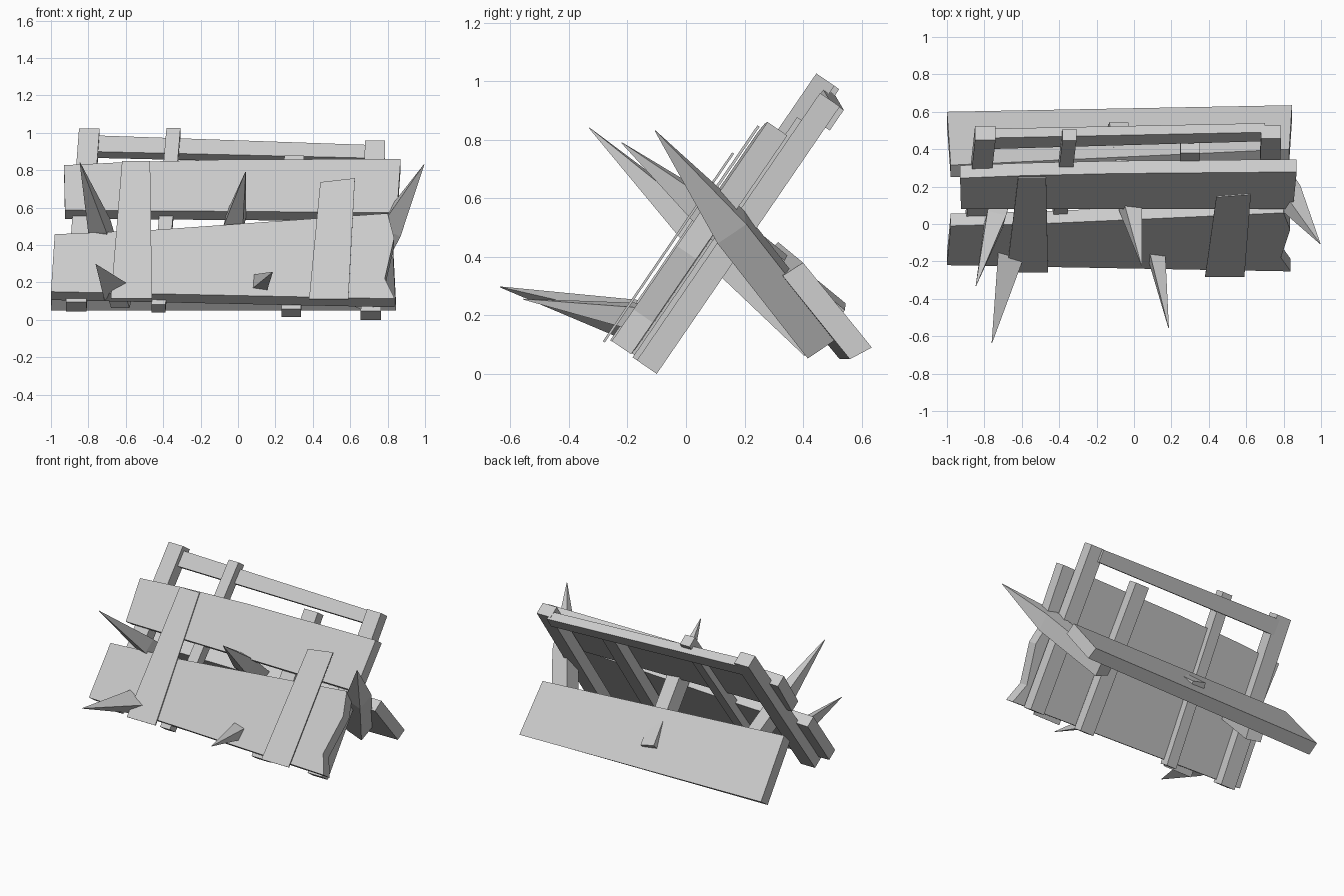
import bpy, bmesh, math
from mathutils import Vector

if "Cube" in bpy.data.objects:
    bpy.data.objects.remove(bpy.data.objects["Cube"])

wood = bpy.data.materials.new("grey_wood")
wood.diffuse_color = (0.6, 0.6, 0.6, 1)
wood.use_nodes = True
wood.node_tree.nodes["Principled BSDF"].inputs["Base Color"].default_value = wood.diffuse_color

# Leaning frame: s runs up the slope, t runs out of its front
SY, SZ = 0.565, 0.825


def lean(x, s, t):
    return Vector((x, -0.10 + SY * s - SZ * t, SZ * s + SY * t))


def finish(name, bm):
    bmesh.ops.recalc_face_normals(bm, faces=bm.faces)
    me = bpy.data.meshes.new(name)
    bm.to_mesh(me)
    bm.free()
    me.materials.append(wood)
    ob = bpy.data.objects.new(name, me)
    bpy.context.collection.objects.link(ob)
    return ob


def loft(name, rings):
    """Join matching rings of points into a capped solid."""
    bm = bmesh.new()
    vs = [[bm.verts.new(p) for p in r] for r in rings]
    n = len(vs[0])
    for a, b in zip(vs, vs[1:]):
        for i in range(n):
            j = (i + 1) % n
            bm.faces.new((a[i], a[j], b[j], b[i]))
    bm.faces.new(vs[0])
    bm.faces.new(vs[-1])
    return finish(name, bm)


def board(name, outline, t_left, t_right):
    """Outline in (x, s); thickness range given at the left and right ends."""
    xs = [p[0] for p in outline]
    lo, hi = min(xs), max(xs)

    def t(x, k):
        f = (x - lo) / (hi - lo)
        return t_left[k] * (1 - f) + t_right[k] * f
    return loft(name, [[lean(x, s, t(x, k)) for x, s in outline] for k in (0, 1)])


def spike(name, tip, end, radius, head, sides=4, turn=0.6):
    """Pointed stake: straight shaft from end, then a tapered head."""
    tip, end = Vector(tip), Vector(end)
    d = (tip - end).normalized()
    u = d.cross(Vector((1, 0, 0))).normalized()
    v = d.cross(u)

    def ring(c, r):
        return [c + r * (math.cos(a) * u + math.sin(a) * v)
                for a in (turn + 2 * math.pi * i / sides for i in range(sides))]
    return loft(name, [ring(end, radius), ring(tip - d * head, radius), ring(tip, 0.002)])


# Upright posts: bottom x, top x, width, bottom s, top s, back t, front t
posts = [(-0.865, -0.795, 0.11, 0.03, 1.155, 0.035, 0.125),
         (-0.425, -0.345, 0.075, 0.01, 1.155, 0.055, 0.13),
         (0.285, 0.30, 0.105, 0.0, 0.995, 0.025, 0.10),
         (0.71, 0.733, 0.108, 0.0, 1.107, 0.0, 0.082)]
for i, (xb, xt, w, s0, s1, t0, t1) in enumerate(posts):
    h = w / 2
    board(f"post_{i + 1}", [(xb - h, s0), (xb + h, s0), (xt + h, s1), (xt - h, s1)],
          (t0, t1), (t0, t1))

# Boards across the frame
board("top_rail", [(-0.77, 1.025), (0.70, 1.02), (0.70, 1.105), (-0.77, 1.13)],
      (0.035, 0.095), (-0.018, 0.041))
board("upper_board", [(-0.925, 0.586), (0.85, 0.575), (0.87, 0.924), (-0.1, 0.915),
                      (-0.6, 0.898), (-0.93, 0.877)], (0.10, 0.182), (0.092, 0.174))
board("lower_board", [(-1.0, 0.056), (0.838, 0.006), (0.785, 0.137), (0.835, 0.40),
                      (0.80, 0.56), (-0.45, 0.455), (-0.98, 0.428)],
      (0.105, 0.184), (0.11, 0.19))

# Flat slats over the front
board("left_slat", [(-0.68, 0.005), (-0.46, 0.005), (-0.47, 0.895), (-0.62, 0.895)],
      (0.187, 0.196), (0.187, 0.196))
board("right_slat", [(0.38, -0.012), (0.59, -0.012), (0.625, 0.77), (0.44, 0.745)],
      (0.207, 0.215), (0.207, 0.215))

# Broad plank lying against the ends of the stakes
left_end = [(0.60, 0.10), (0.525, 0.05), (0.25, 0.385), (0.315, 0.45)]
right_end = [(0.635, 0.09), (0.56, 0.05), (0.33, 0.335), (0.40, 0.38)]
xl, xr = (-1.0, -1.0, -0.98, -0.98), (0.845, 0.845, 0.83, 0.83)
loft("rear_plank", [[Vector((x, y, z)) for x, (y, z) in zip(xs, e)]
                    for xs, e in ((xl, left_end), (xr, right_end))])

# Long sharpened stakes through the frame
spike("left_stake", (-0.845, -0.33, 0.84), (-0.62, 0.45, 0.10), 0.072, 0.50)
spike("middle_stake", (0.04, -0.22, 0.79), (-0.09, 0.51, 0.19), 0.075, 0.42)
spike("right_stake", (0.995, -0.105, 0.83), (0.62, 0.46, 0.11), 0.085, 0.45)

# Short spikes on the front
spike("left_spike", (-0.76, -0.635, 0.297), (-0.675, -0.16, 0.18), 0.085, 0.47, 3)
spike("right_spike", (0.185, -0.555, 0.255), (0.115, -0.14, 0.19), 0.06, 0.41, 4)
